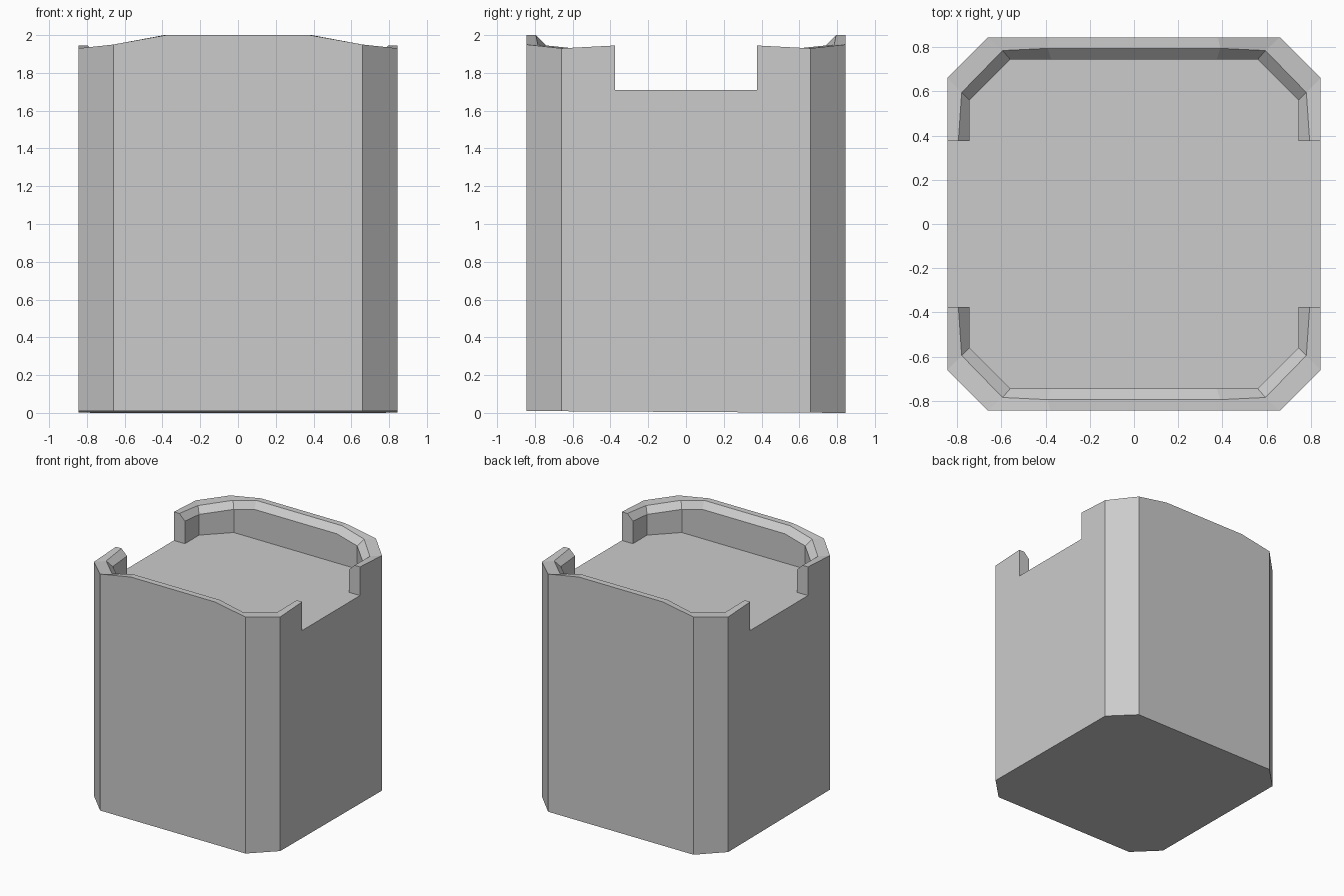
import bpy
import bmesh
from math import radians

if "Cube" in bpy.data.objects:
    bpy.data.objects.remove(bpy.data.objects["Cube"])

FLOOR = 1.71   # recessed deck height
DROP = 0.05    # depth of the inner bevel

# Quarter rim stations, from the side notch to the middle of the end wall:
# (outer xy), (bevel xy), (inner xy), top height
QUARTER = [
    ((0.845, 0.375), (0.795, 0.375), (0.745, 0.375), 1.945),
    ((0.845, 0.66), (0.78, 0.595), (0.745, 0.56), 1.93),
    ((0.66, 0.845), (0.595, 0.785), (0.56, 0.745), 1.95),
    ((0.38, 0.845), (0.39, 0.795), (0.375, 0.745), 2.0),
]


def base_z(y):
    # underside tilts very slightly towards the front
    return 0.005 - 0.005 * y / 0.845


def station(bm, data, sx, sy):
    outer, bevel, inner, top = data

    def v(p, z):
        return bm.verts.new((p[0] * sx, p[1] * sy, z))

    return {
        "base": v(outer, base_z(outer[1] * sy)),
        "outer": v(outer, top),
        "bevel": v(bevel, top),
        "inner": v(inner, top - DROP),
        "deck": v(inner, FLOOR),
    }


bm = bmesh.new()
rims = []
for sy in (1, -1):
    # half ring running round one end of the block
    rim = [station(bm, q, sy, sy) for q in QUARTER]
    rim += [station(bm, q, -sy, sy) for q in reversed(QUARTER)]
    for end in (rim[0], rim[-1]):
        c = end["outer"].co
        end["sill"] = bm.verts.new((c.x, c.y, FLOOR))
    rims.append(rim)

    # outer wall, rim top, inner bevel and inner wall
    for a, b in zip(rim, rim[1:]):
        wall = [a["base"], b["base"], b.get("sill"), b["outer"], a["outer"], a.get("sill")]
        bm.faces.new([p for p in wall if p])
        for lo, hi in (("outer", "bevel"), ("bevel", "inner"), ("inner", "deck")):
            bm.faces.new((a[lo], b[lo], b[hi], a[hi]))

    # notch cheeks
    for end in (rim[0], rim[-1]):
        bm.faces.new([end[k] for k in ("sill", "outer", "bevel", "inner", "deck")])

# side walls below the notches
for a, b in ((rims[0][-1], rims[1][0]), (rims[1][-1], rims[0][0])):
    bm.faces.new((a["base"], b["base"], b["sill"], a["sill"]))

# deck and underside
deck = []
for rim in rims:
    deck += [rim[0]["sill"]] + [s["deck"] for s in rim] + [rim[-1]["sill"]]
bm.faces.new(deck)
bm.faces.new([s["base"] for rim in rims for s in rim])

# merge coplanar panels into clean flat faces
bmesh.ops.recalc_face_normals(bm, faces=bm.faces)
bmesh.ops.dissolve_limit(bm, angle_limit=radians(0.3), verts=bm.verts, edges=bm.edges)
bmesh.ops.recalc_face_normals(bm, faces=bm.faces)

mesh = bpy.data.meshes.new("notched_block")
bm.to_mesh(mesh)
bm.free()
block = bpy.data.objects.new("notched_block", mesh)
bpy.context.collection.objects.link(block)
